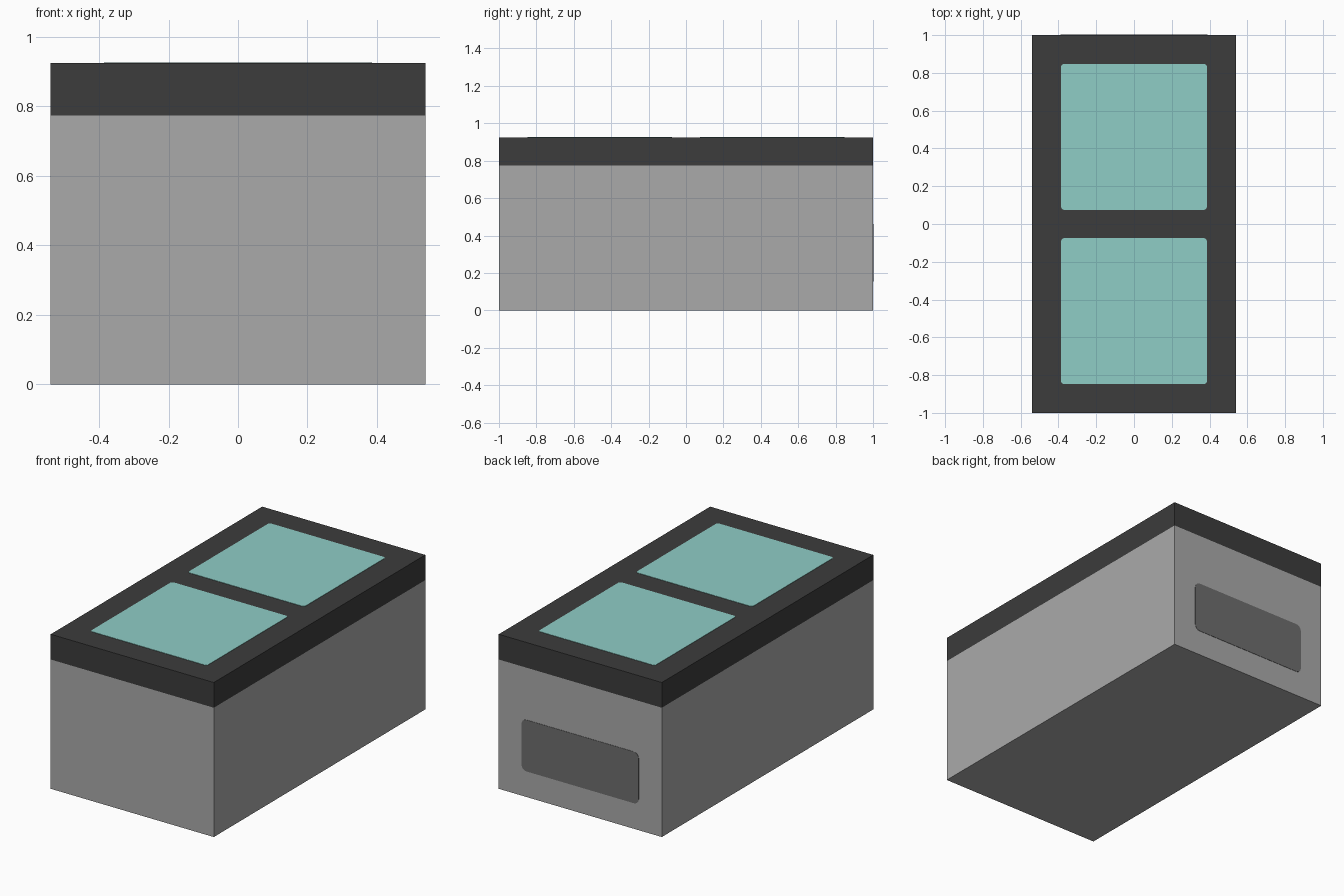
import bpy, bmesh, math
from mathutils import Vector

if "Cube" in bpy.data.objects:
    bpy.data.objects.remove(bpy.data.objects["Cube"])

HX, HY, TOP, BAND = 0.54, 1.0, 0.925, 0.774


def srgb(r, g, b):
    lin = lambda c: c / 12.92 if c <= 0.04045 else ((c + 0.055) / 1.055) ** 2.4
    return tuple(lin(v / 255) for v in (r, g, b)) + (1.0,)


def material(name, *rgb):
    m = bpy.data.materials.new(name)
    m.diffuse_color = srgb(*rgb)
    m.use_nodes = True
    m.node_tree.nodes["Principled BSDF"].inputs["Base Color"].default_value = m.diffuse_color
    return m


light_grey = material("light_grey", 170, 170, 170)
charcoal = material("charcoal", 60, 60, 60)
teal = material("teal", 143, 205, 198)
mid_grey = material("mid_grey", 110, 110, 110)


def add_object(name, bm, mat):
    bmesh.ops.recalc_face_normals(bm, faces=bm.faces)
    mesh = bpy.data.meshes.new(name)
    bm.to_mesh(mesh)
    bm.free()
    mesh.materials.append(mat)
    obj = bpy.data.objects.new(name, mesh)
    bpy.context.collection.objects.link(obj)
    return obj


def block(name, z0, z1, mat, open_dir):
    """Box shell between two heights; the hidden face at the seam is left out."""
    bm = bmesh.new()
    bmesh.ops.create_cube(bm, size=1)
    for v in bm.verts:
        v.co = Vector((v.co.x * 2 * HX, v.co.y * 2 * HY, z1 if v.co.z > 0 else z0))
    bm.normal_update()
    seam = [f for f in bm.faces if f.normal.z * open_dir > 0.5]
    bmesh.ops.delete(bm, geom=seam, context='FACES_ONLY')
    return add_object(name, bm, mat)


def plate(name, centre, u, v, half_u, half_v, radius, mat, thick=0.002):
    """Thin rounded rectangle lying on a face, raised along u x v."""
    u, v, c = Vector(u), Vector(v), Vector(centre)
    bm = bmesh.new()
    ring = []
    for q, (su, sv) in enumerate(((1, 1), (-1, 1), (-1, -1), (1, -1))):
        for k in range(5):
            a = math.pi / 2 * (q + k / 4)
            pu = su * (half_u - radius) + radius * math.cos(a)
            pv = sv * (half_v - radius) + radius * math.sin(a)
            ring.append(bm.verts.new(c + u * pu + v * pv))
    face = bm.faces.new(ring)
    ext = bmesh.ops.extrude_face_region(bm, geom=[face])
    moved = [g for g in ext["geom"] if isinstance(g, bmesh.types.BMVert)]
    bmesh.ops.translate(bm, verts=moved, vec=u.cross(v) * thick)
    return add_object(name, bm, mat)


# Body and dark lid band
block("body", 0, BAND, light_grey, 1)
block("lid", BAND, TOP, charcoal, -1)

# Two square panels on the lid
for side, label in ((-1, "front"), (1, "back")):
    plate(label + "_top_panel", (0, side * 0.461, TOP), (1, 0, 0), (0, 1, 0),
          0.386, 0.386, 0.016, teal)

# Rounded panel on the back wall
plate("back_panel", (0, HY, 0.308), (-1, 0, 0), (0, 0, 1),
      0.388, 0.154, 0.032, mid_grey)
